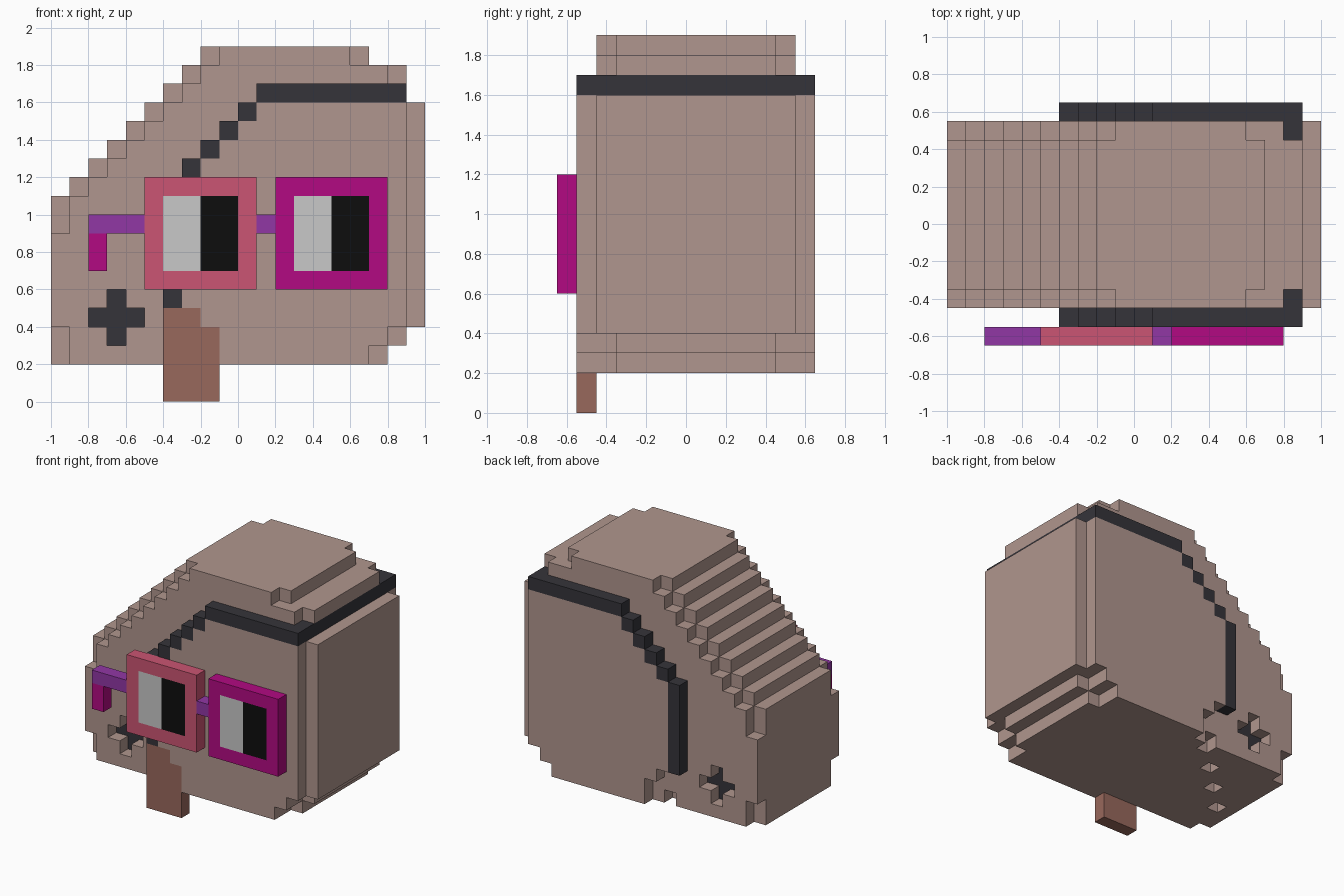
import bpy, bmesh, math
from mathutils import Vector

if "Cube" in bpy.data.objects:
    bpy.data.objects.remove(bpy.data.objects["Cube"])

U = 0.1  # block size


def material(name, rgb):
    m = bpy.data.materials.new(name)
    lin = [(c / 255 / 12.92) if c < 11 else ((c / 255 + 0.055) / 1.055) ** 2.4 for c in rgb]
    m.diffuse_color = (*lin, 1)
    m.use_nodes = True
    m.node_tree.nodes["Principled BSDF"].inputs["Base Color"].default_value = m.diffuse_color
    return m


MATS = {
    "skin": material("dusty_rose", (176, 150, 142)),
    "dark": material("charcoal", (53, 52, 58)),
    "brown": material("wood_brown", (152, 104, 92)),
    "pink": material("pink", (203, 85, 115)),
    "magenta": material("magenta", (178, 10, 130)),
    "purple": material("purple", (145, 55, 165)),
    "white": material("pale_grey", (200, 200, 200)),
    "black": material("black", (13, 13, 13)),
}

cells = {}  # block position -> part name
colours = {}  # part name -> colour


def fill(part, colour, x, y, z):
    """Fill a range of blocks; later parts replace earlier ones."""
    colours[part] = colour
    for i in range(*x):
        for j in range(*y):
            for k in range(*z):
                cells[i, j, k] = part


def carve(x, y, z):
    for i in range(*x):
        for j in range(*y):
            for k in range(*z):
                cells.pop((i, j, k), None)


FULL, INSET, LOBE = (-5, 5), (-4, 4), (-6, 6)

# head: stepped rows with notched ends
right_end = {2: 8, 3: 9, 16: 9, 17: 9, 18: 7}
for k in range(2, 19):
    left, right = (-10 if k < 11 else k - 20), right_end.get(k, 10)
    row = (k, k + 1)
    fill("head", "skin", (left, right), INSET, row)
    a = left if 4 <= k <= 8 else left + 1
    b = right - 1 if k in right_end else right
    fill("head", "skin", (a, b), FULL, row)

# raised cheek lobe on front and back
lobe_left = {2: -1, 3: -1, 4: -2, 12: -3, 13: -2, 14: -1, 15: 0, 16: 1}
for k in range(2, 17):
    right = {2: 7, 3: 8}.get(k, 9)
    fill("head", "skin", (lobe_left.get(k, -4), right), LOBE, (k, k + 1))

# dark border: upright, diagonal, top band and right wrap
for y in ((-6, -5), (5, 6)):
    fill("border", "dark", (-4, -3), y, (5, 12))
    for k in range(12, 16):
        fill("border", "dark", (k - 15, k - 14), y, (k, k + 1))
    fill("border", "dark", (1, 9), y, (16, 17))
fill("border", "dark", (8, 9), LOBE, (16, 17))

# sunken cross on front and back
for outer, floor in ((-5, -4), (4, 3)):
    for x, z in (((-8, -5), (4, 5)), ((-7, -6), (3, 6))):
        carve(x, (outer, outer + 1), z)
        fill("cross_floor", "dark", x, (floor, floor + 1), z)

# small pits in the underside
for n in range(4):
    x, y = -3 - 2 * n, 4 - 2 * n
    carve((x, x + 1), (y, y + 1), (2, 3))

# wooden stick
fill("stick", "brown", (-4, -1), (-6, -5), (0, 4))
fill("stick", "brown", (-4, -2), (-6, -5), (4, 5))

# glasses and eyes
G = (-7, -6)
fill("glasses_arm", "purple", (-8, -5), G, (9, 10))
fill("arm_tip", "magenta", (-8, -7), G, (7, 9))
fill("bridge", "purple", (1, 2), G, (9, 10))
for part, colour, x in (("left_frame", "pink", -5), ("right_frame", "magenta", 2)):
    fill(part, colour, (x, x + 6), G, (6, 12))
    fill("eye_whites", "white", (x + 1, x + 3), G, (7, 11))
    fill("pupils", "black", (x + 3, x + 5), G, (7, 11))


def build(part):
    """Skin the exposed block sides of one part and merge flat areas."""
    bm = bmesh.new()
    verts = {}

    def vert(p):
        if p not in verts:
            verts[p] = bm.verts.new((p[0] * U, p[1] * U + U / 2, p[2] * U))
        return verts[p]

    for c, owner in cells.items():
        if owner != part:
            continue
        for axis in range(3):
            for side in (0, 1):
                n = list(c)
                n[axis] += 1 if side else -1
                if tuple(n) in cells:
                    continue
                u, v = (axis + 1) % 3, (axis + 2) % 3
                loop = []
                for du, dv in ((0, 0), (1, 0), (1, 1), (0, 1)):
                    p = list(c)
                    p[axis] += side
                    p[u] += du
                    p[v] += dv
                    loop.append(vert(tuple(p)))
                bm.faces.new(loop if side else loop[::-1])
    bmesh.ops.dissolve_limit(bm, angle_limit=math.radians(1), verts=bm.verts[:], edges=bm.edges[:])
    bmesh.ops.triangulate(bm, faces=[f for f in bm.faces if len(f.verts) > 4])
    mesh = bpy.data.meshes.new(part)
    bm.to_mesh(mesh)
    bm.free()
    mesh.materials.append(MATS[colours[part]])
    bpy.context.collection.objects.link(bpy.data.objects.new(part, mesh))


for part in colours:
    build(part)
